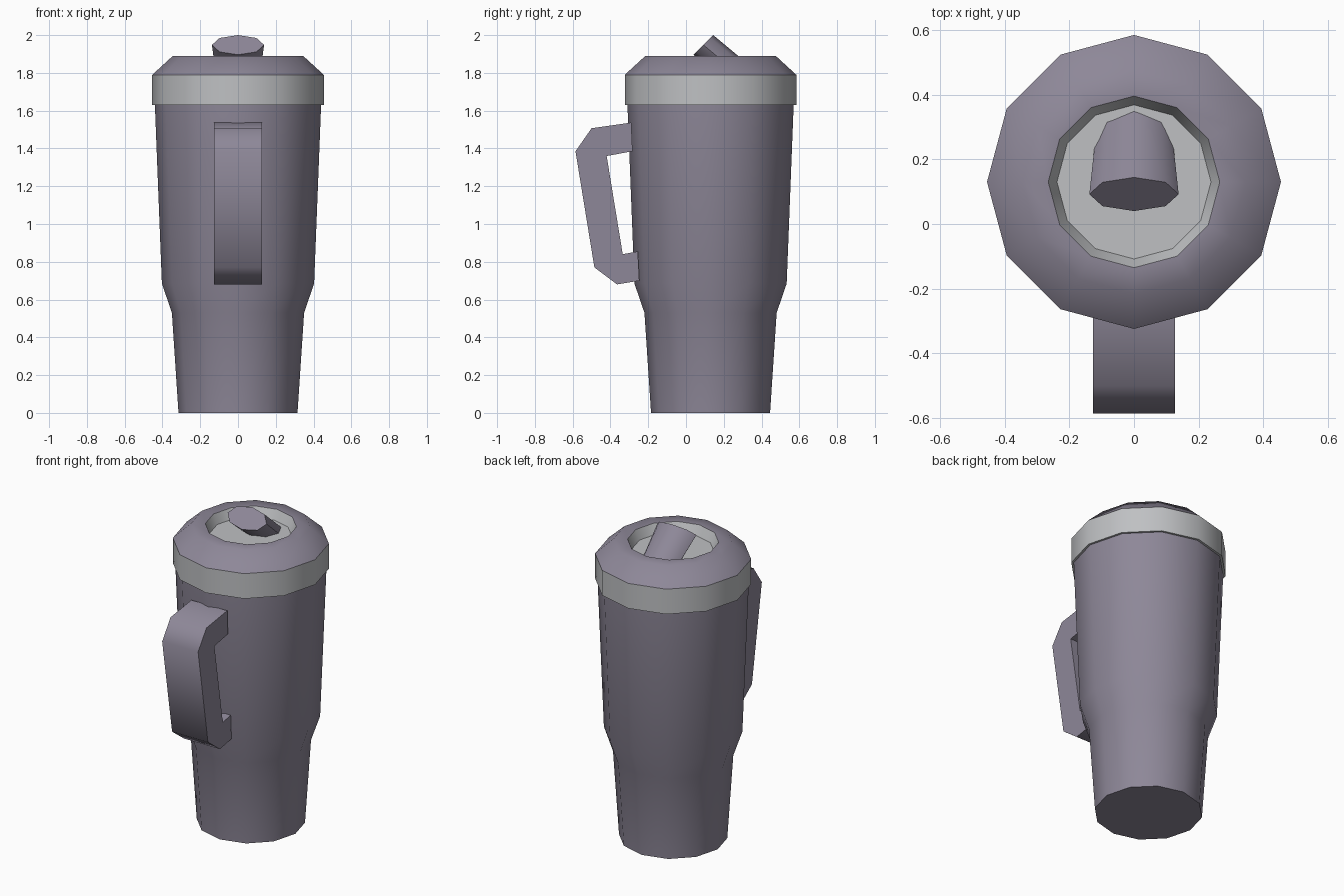
import bpy, bmesh, math

cube = bpy.data.objects.get("Cube")
if cube:
    bpy.data.objects.remove(cube, do_unlink=True)

SIDES = 12
CENTRE_Y = 0.13


def material(name, colour):
    mat = bpy.data.materials.new(name)
    mat.use_nodes = True
    mat.diffuse_color = colour
    mat.node_tree.nodes["Principled BSDF"].inputs["Base Color"].default_value = colour
    return mat


purple = material("dusty purple", (0.27, 0.245, 0.315, 1))
grey = material("pale grey", (0.52, 0.53, 0.545, 1))


def finish(name, bm, mat, angle=50):
    bmesh.ops.recalc_face_normals(bm, faces=bm.faces)
    mesh = bpy.data.meshes.new(name)
    bm.to_mesh(mesh)
    bm.free()
    mesh.materials.append(mat)
    obj = bpy.data.objects.new(name, mesh)
    bpy.context.collection.objects.link(obj)
    bpy.ops.object.select_all(action='DESELECT')
    obj.select_set(True)
    bpy.context.view_layer.objects.active = obj
    bpy.ops.object.shade_smooth_by_angle(angle=math.radians(angle))
    return obj


def loft(bm, rings, cap_first=False, cap_last=False):
    """Join rings of points with quads, closing the ends on request."""
    loops = [[bm.verts.new(p) for p in ring] for ring in rings]
    n = len(loops[0])
    for a, b in zip(loops, loops[1:]):
        for i in range(n):
            j = (i + 1) % n
            bm.faces.new((a[i], a[j], b[j], b[i]))
    if cap_first:
        bm.faces.new(loops[0][::-1])
    if cap_last:
        bm.faces.new(loops[-1])


def turned(name, profile, mat, cap_first=False, cap_last=False):
    """Faceted lathe of (radius, height) points about the cup axis."""
    angles = [math.tau * i / SIDES for i in range(SIDES)]
    rings = [[(r * math.cos(a), CENTRE_Y + r * math.sin(a), z) for a in angles]
             for r, z in profile]
    bm = bmesh.new()
    loft(bm, rings, cap_first, cap_last)
    return finish(name, bm, mat)


# Cup body, band and lid
turned("cup_body", [(0.315, 0), (0.35, 0.53), (0.403, 0.685), (0.44, 1.63)],
       purple, cap_first=True, cap_last=True)
turned("lid_band", [(0.44, 1.63), (0.454, 1.63), (0.454, 1.79)], grey)
turned("lid_rim", [(0.454, 1.79), (0.345, 1.89), (0.265, 1.89)], purple)
turned("lid_well", [(0.265, 1.89), (0.238, 1.83)], grey, cap_last=True)

# Handle: side outline swept across its width
outline = [(-0.29, 1.537), (-0.5, 1.507), (-0.585, 1.385), (-0.485, 0.77),
           (-0.365, 0.68), (-0.247, 0.70), (-0.255, 0.855), (-0.335, 0.84),
           (-0.42, 1.36), (-0.283, 1.385)]
bm = bmesh.new()
loft(bm, [[(x, y, z) for y, z in outline] for x in (-0.127, 0.127)], True, True)
finish("handle", bm, purple)

# Slanted flattened spout plug that sinks into the well
def plug_ring(y, z, half_width):
    ring = []
    for i in range(8):
        a = math.tau * i / 8
        rise = 0.052 * math.sin(a)
        ring.append((half_width * math.cos(a), y + rise, z + rise))
    return ring


bm = bmesh.new()
loft(bm, [plug_ring(0.092, 1.948, 0.138), plug_ring(0.332, 1.748, 0.112)], True, True)
finish("spout_plug", bm, purple)
